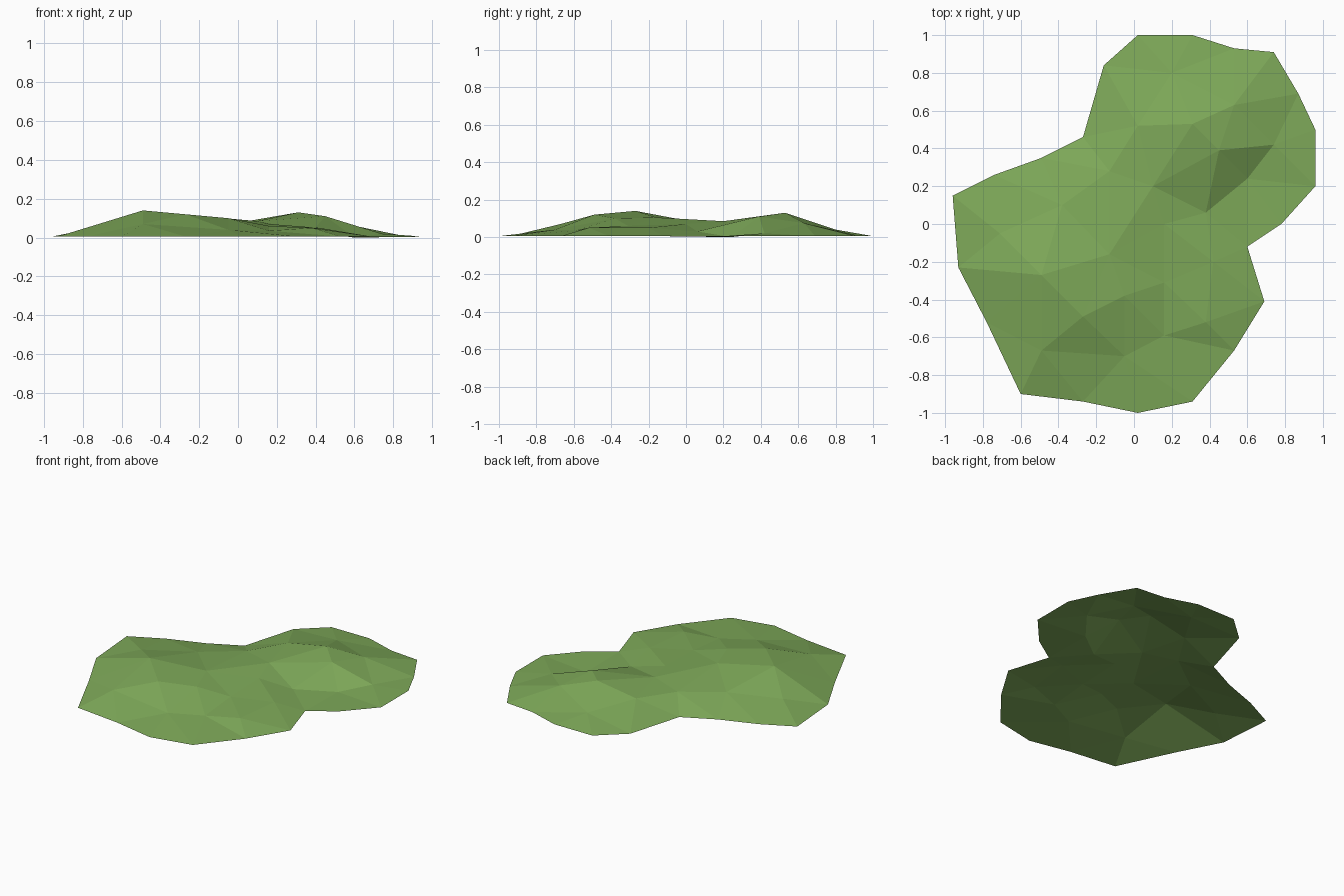
import bpy
import bmesh
from mathutils import Vector
from mathutils.geometry import delaunay_2d_cdt

default_cube = bpy.data.objects.get("Cube")
if default_cube:
    bpy.data.objects.remove(default_cube, do_unlink=True)


def make_material(name, colour):
    material = bpy.data.materials.new(name)
    material.use_nodes = True
    material.diffuse_color = colour
    shader = material.node_tree.nodes["Principled BSDF"]
    shader.inputs["Base Color"].default_value = colour
    shader.inputs["Roughness"].default_value = 1
    return material


def build_patch(name, rim, rim_height, hills, material):
    """Triangulate a ground patch inside its rim, raised at the hill points."""
    points = [Vector(p) for p in rim] + [Vector((x, y)) for x, y, z in hills]
    heights = [rim_height] * len(rim) + [z for x, y, z in hills]
    boundary = list(range(len(rim)))
    flat, edges, faces, origins, *rest = delaunay_2d_cdt(
        points, [], [boundary], 1, 0.0001)

    bm = bmesh.new()
    verts = [bm.verts.new((p.x, p.y, heights[source[0]]))
             for p, source in zip(flat, origins)]
    for face in faces:
        bm.faces.new([verts[i] for i in face])
    for face in bm.faces:
        face.normal_update()
        if face.normal.z < 0:
            face.normal_flip()
        face.smooth = False

    mesh = bpy.data.meshes.new(name)
    bm.to_mesh(mesh)
    bm.free()
    mesh.materials.append(material)
    patch = bpy.data.objects.new(name, mesh)
    bpy.context.collection.objects.link(patch)
    return patch


# Ground outline, clockwise from the back
rim = [
    (.02, 1), (.31, 1), (.53, .93), (.74, .91), (.87, .69), (.96, .5),
    (.96, .2), (.78, 0), (.6, -.12), (.69, -.41), (.53, -.67),
    (.31, -.94), (.02, -1), (-.27, -.94), (-.6, -.9), (-.78, -.52),
    (-.93, -.23), (-.96, .15), (-.74, .26), (-.49, .35), (-.27, .46),
    (-.16, .84),
]

# Front left hill
west_hill = [
    (-.49, -.27, .14), (-.27, -.49, .12), (-.05, -.38, .1),
    (-.13, -.16, .105), (-.71, -.05, .055), (-.49, -.67, .07),
    (-.05, -.7, .04), (-.38, .1, .07),
]
# Saddle between the hills and the low front slope
saddle = [
    (.1, .2, .085), (-.13, .28, .075), (.16, 0, .07), (.42, -.2, .05),
    (.16, -.31, .06), (.16, -.59, .035), (.38, -.52, .05),
]
# Back hill with its steep hollow
east_hill = [
    (.31, .53, .13), (.45, .39, .11), (.02, .52, .08), (.2, .8, .04),
    (.53, .63, .075), (.74, .42, .02), (.6, .24, 0), (.38, .06, .03),
]

grass = make_material("grass green", (.21, .4, .1, 1))
build_patch("grass_mound", rim, .005, west_hill + saddle + east_hill, grass)
